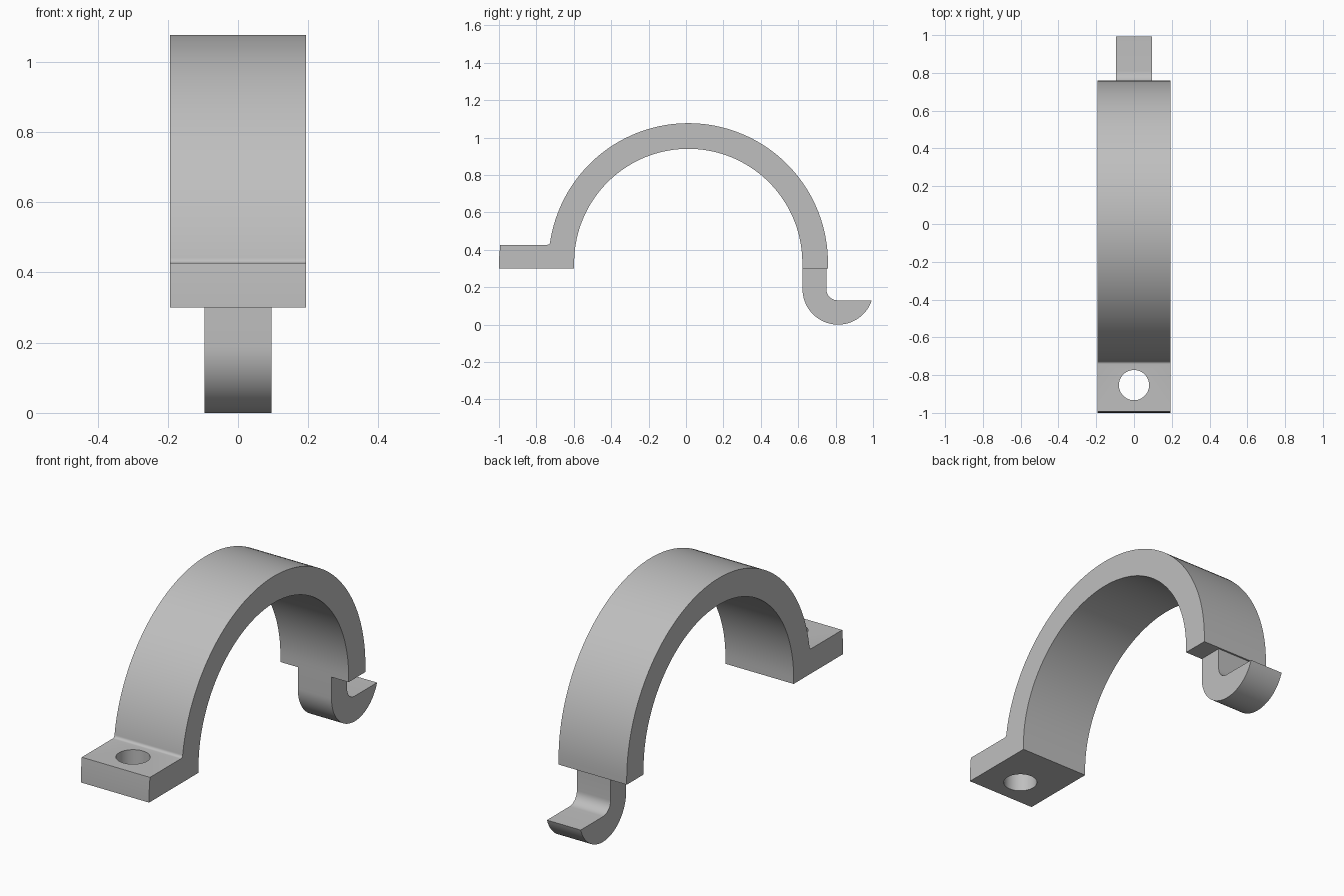
import bpy
import bmesh
from math import sin, cos, asin, acos, radians, pi

if "Cube" in bpy.data.objects:
    bpy.data.objects.remove(bpy.data.objects["Cube"], do_unlink=True)

grey = bpy.data.materials.new("plain grey")
grey.use_nodes = True
colour = (0.52, 0.52, 0.52, 1)
grey.diffuse_color = colour
grey.node_tree.nodes["Principled BSDF"].inputs["Base Color"].default_value = colour


def arc(cy, cz, r, start, end, steps):
    """Points along an arc in the side (y, z) plane."""
    angles = [start + (end - start) * i / steps for i in range(steps + 1)]
    return [(cy + r * cos(a), cz + r * sin(a)) for a in angles]


def extrude_profile(name, profile, half_width):
    """Solid made by sweeping a side profile across x."""
    bm = bmesh.new()
    face = bm.faces.new([bm.verts.new((-half_width, y, z)) for y, z in profile])
    swept = bmesh.ops.extrude_face_region(bm, geom=[face])["geom"]
    verts = [v for v in swept if isinstance(v, bmesh.types.BMVert)]
    bmesh.ops.translate(bm, verts=verts, vec=(2 * half_width, 0, 0))
    bmesh.ops.recalc_face_normals(bm, faces=bm.faces)
    mesh = bpy.data.meshes.new(name)
    bm.to_mesh(mesh)
    bm.free()
    mesh.materials.append(grey)
    obj = bpy.data.objects.new(name, mesh)
    bpy.context.collection.objects.link(obj)
    return obj


def shade(obj):
    bpy.ops.object.select_all(action="DESELECT")
    obj.select_set(True)
    bpy.context.view_layer.objects.active = obj
    bpy.ops.object.shade_smooth_by_angle(angle=radians(30))


# Arched strap with its mounting flange
CY, CZ, OUTER, INNER = 0.012, 0.33, 0.747, 0.61
BASE, FLANGE_TOP, FILLET = 0.3, 0.427, 0.015
fillet_z = FLANGE_TOP + FILLET
fillet_y = CY - OUTER * cos(asin((fillet_z - CZ) / OUTER)) - FILLET
profile = [(CY + OUTER, BASE)]
profile += arc(CY, CZ, OUTER, 0, pi - asin((fillet_z - CZ) / OUTER), 72)
profile += arc(fillet_y, fillet_z, FILLET, 0, -pi / 2, 6)[1:]
profile += [(-0.993, FLANGE_TOP), (-0.999, 0.36), (-1.0, BASE), (CY - INNER, BASE)]
profile += arc(CY, CZ, INNER, pi, 0, 72)
profile += [(CY + INNER, BASE)]
strap = extrude_profile("strap", profile, 0.194)

# Bolt hole through the flange
bpy.ops.mesh.primitive_cylinder_add(vertices=48, radius=0.08, depth=0.5,
                                    location=(0, -0.853, 0.36))
cutter = bpy.context.object
cutter.name = "bolt_hole_cutter"
cutter.data.materials.append(grey)
cut = strap.modifiers.new("bolt hole", "BOOLEAN")
cut.operation = "DIFFERENCE"
cut.solver = "EXACT"
cut.object = cutter
bpy.context.view_layer.objects.active = strap
bpy.ops.object.modifier_apply(modifier=cut.name)
bpy.data.objects.remove(cutter, do_unlink=True)
shade(strap)

# Hook tongue below the other end of the arch
HY, R, LIP = 0.813, 0.19, 0.13
lip_angle = -asin((R - LIP) / R)
tongue = [(0.75, BASE)]
tongue += arc(0.81, 0.19, 0.06, pi, 1.5 * pi, 10)
tongue += arc(HY, R, R, lip_angle, -pi, 40)
tongue += [(HY - R, BASE)]
shade(extrude_profile("hook", tongue, 0.096))
